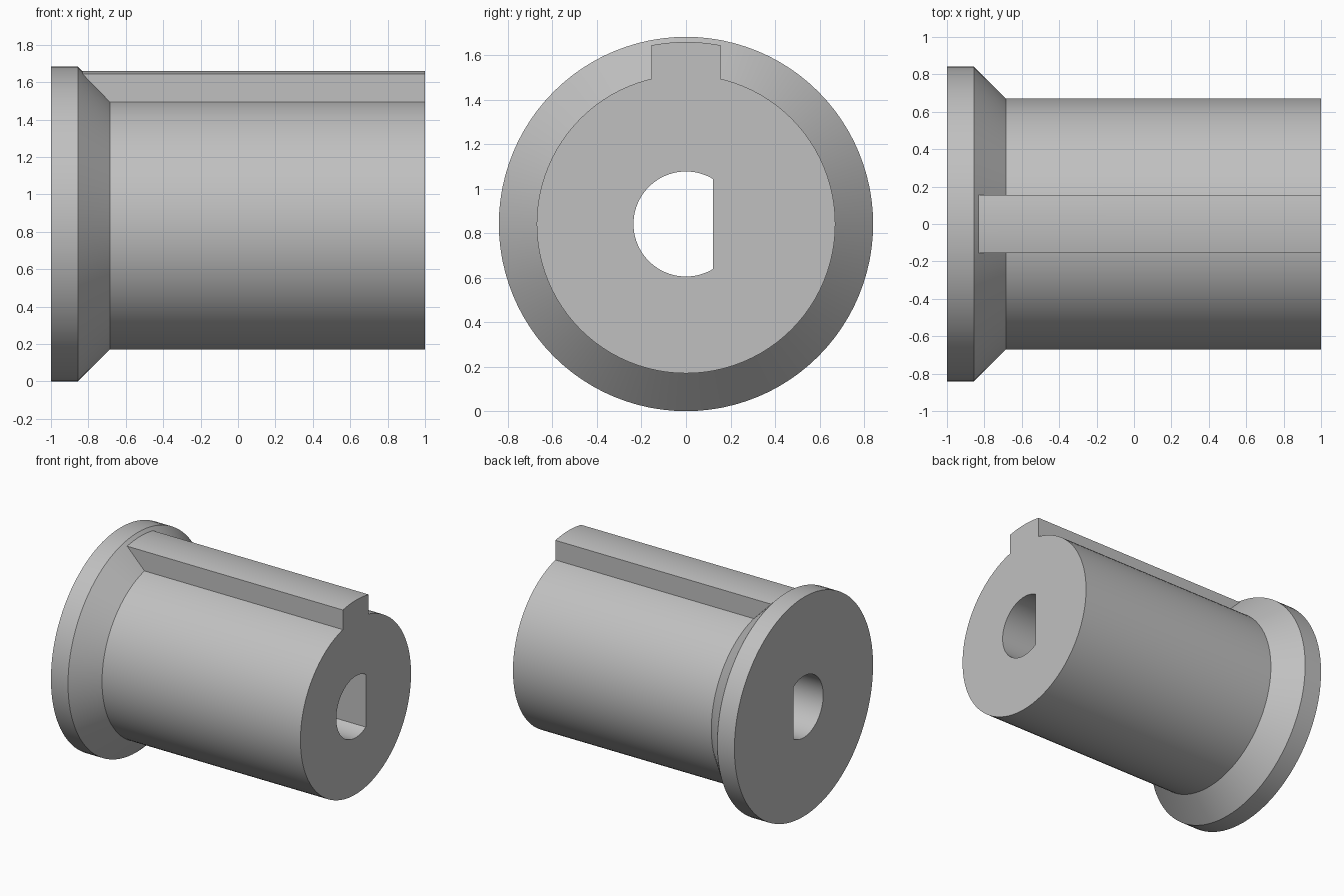
import bpy
import bmesh
from math import sin, cos, pi, asin, acos

cube = bpy.data.objects.get("Cube")
if cube:
    bpy.data.objects.remove(cube, do_unlink=True)

AXIS_Z = 0.842
SEGMENTS = 96

grey = bpy.data.materials.new("plain grey")
grey.use_nodes = True
colour = (0.53, 0.53, 0.53, 1)
grey.diffuse_color = colour
grey.node_tree.nodes["Principled BSDF"].inputs["Base Color"].default_value = colour


def loft(name, sections):
    """Solid through cross-sections given as (x, [(y, z), ...]) around the axis."""
    bm = bmesh.new()
    rings = [[bm.verts.new((x, y, z + AXIS_Z)) for y, z in pts] for x, pts in sections]
    for a, b in zip(rings, rings[1:]):
        for i in range(len(a)):
            j = (i + 1) % len(a)
            bm.faces.new((a[i], a[j], b[j], b[i]))
    bm.faces.new(rings[0])
    bm.faces.new(rings[-1])
    bmesh.ops.recalc_face_normals(bm, faces=bm.faces)
    mesh = bpy.data.meshes.new(name)
    bm.to_mesh(mesh)
    bm.free()
    mesh.materials.append(grey)
    obj = bpy.data.objects.new(name, mesh)
    bpy.context.collection.objects.link(obj)
    return obj


def arc(radius, start, end, steps):
    return [(radius * cos(start + (end - start) * i / steps),
             radius * sin(start + (end - start) * i / steps)) for i in range(steps + 1)]


def combine(target, tool, operation):
    mod = target.modifiers.new(tool.name, "BOOLEAN")
    mod.operation = operation
    mod.solver = "EXACT"
    mod.object = tool
    bpy.context.view_layer.objects.active = target
    bpy.ops.object.modifier_apply(modifier=mod.name)
    bpy.data.objects.remove(tool, do_unlink=True)


# Barrel with a chamfered end flange
profile = [(-1, 0.841), (-0.855, 0.841), (-0.685, 0.671), (1, 0.671)]
body = loft("keyed_bushing",
            [(x, arc(r, 0, 2 * pi, SEGMENTS)[:-1]) for x, r in profile])

# Raised key along the top, with a curved crown
half = asin(0.156 / 0.818)
crown = arc(0.818, pi / 2 - half, pi / 2 + half, 10)
key_section = crown + [(-0.156, 0.45), (0.156, 0.45)]
key = loft("key", [(-0.93, key_section), (1, key_section)])
combine(body, key, "UNION")

# D-shaped through bore with its flat towards the back
flat = acos(0.122 / 0.236)
bore_section = arc(0.236, flat, 2 * pi - flat, 64)
bore = loft("bore_cutter", [(-1.2, bore_section), (1.2, bore_section)])
bore.hide_render = True
combine(body, bore, "DIFFERENCE")

# Smooth round walls, sharp edges
bpy.ops.object.select_all(action="DESELECT")
body.select_set(True)
bpy.context.view_layer.objects.active = body
bpy.ops.object.shade_smooth_by_angle(angle=pi / 7)
